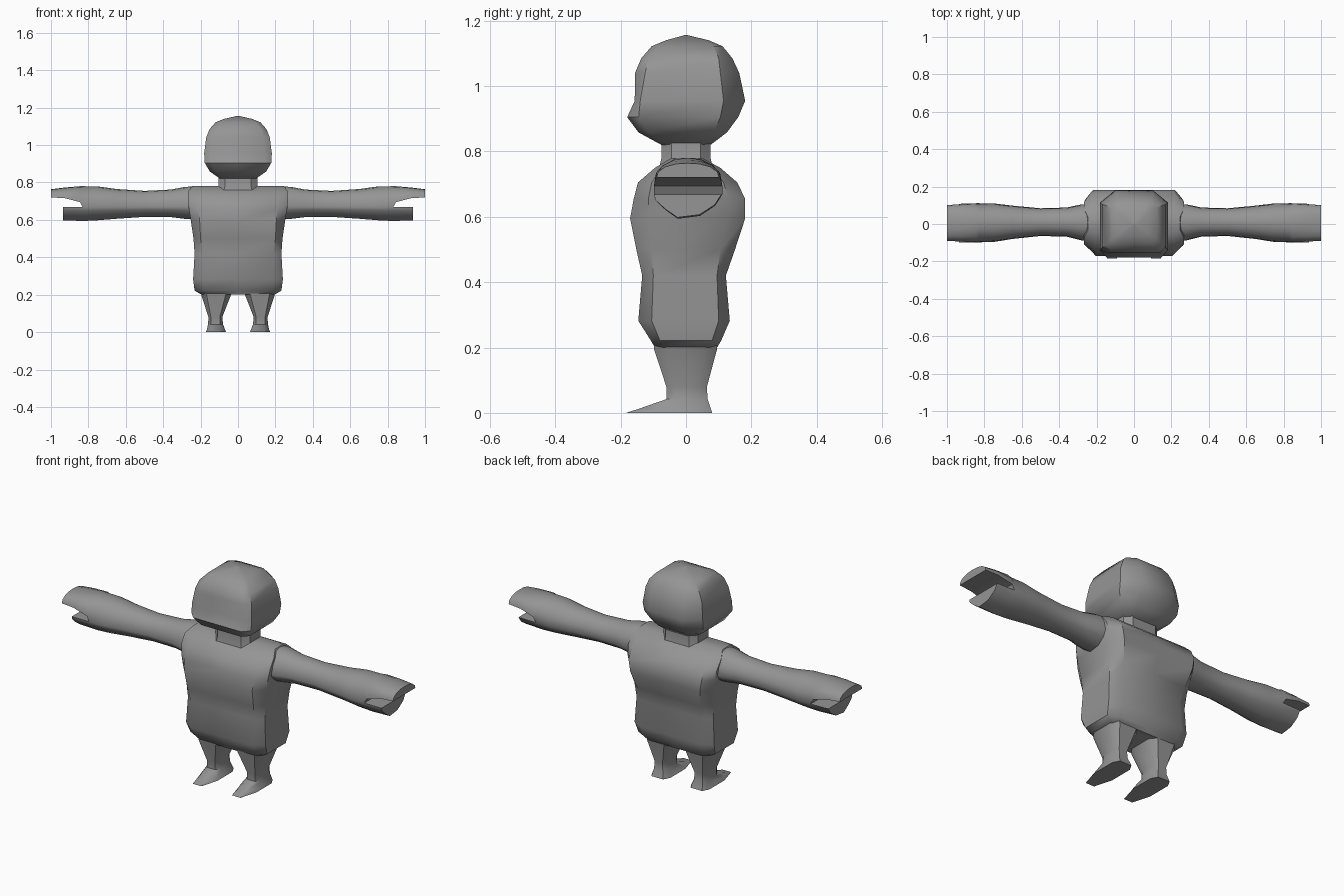
import bpy, bmesh, math

grey = bpy.data.materials.new("plain grey")
grey.diffuse_color = (0.30, 0.30, 0.30, 1)


def loft(bm, rings, cap_start=True, cap_end=True):
    """Skin a list of closed rings that share the same point count."""
    rows = [[bm.verts.new(p) for p in ring] for ring in rings]
    n = len(rows[0])
    for a, b in zip(rows, rows[1:]):
        for i in range(n):
            j = (i + 1) % n
            bm.faces.new((a[i], a[j], b[j], b[i]))
    if cap_start:
        bm.faces.new(rows[0][::-1])
    if cap_end:
        bm.faces.new(rows[-1])


def finish(name, bm, angle=40, mirror=False):
    bmesh.ops.remove_doubles(bm, verts=bm.verts, dist=0.0005)
    bmesh.ops.recalc_face_normals(bm, faces=bm.faces)
    me = bpy.data.meshes.new(name)
    bm.to_mesh(me)
    bm.free()
    me.materials.append(grey)
    ob = bpy.data.objects.new(name, me)
    bpy.context.collection.objects.link(ob)
    bpy.ops.object.select_all(action='DESELECT')
    ob.select_set(True)
    bpy.context.view_layer.objects.active = ob
    bpy.ops.object.shade_smooth_by_angle(angle=math.radians(angle))
    if mirror:
        ob.modifiers.new("mirror", 'MIRROR')
    return ob


def box_ring(z, hx, y0, y1, fx, bx, cf, cb, cx=0.0):
    """Chamfered box ring: half width hx, flat front fx, flat back bx,
    side panel running from y=cf to y=cb."""
    mf, mb = y0 * 1.0, y1 * 1.0
    pts = [(-fx, mf), (0, y0), (fx, mf), (hx, cf), (hx, cb),
           (bx, mb), (0, y1), (-bx, mb), (-hx, cb), (-hx, cf)]
    return [(cx + x, y, z) for x, y in pts]


# Head: chin to crown, closed by a low peak
bm = bmesh.new()
loft(bm, [box_ring(*r) for r in [
    (0.820, 0.095, -0.075, 0.075, 0.07, 0.06, -0.05, 0.05),
    (0.858, 0.150, -0.145, 0.125, 0.12, 0.08, -0.115, 0.085),
    (0.905, 0.178, -0.180, 0.160, 0.145, 0.09, -0.145, 0.105),
    (0.955, 0.181, -0.157, 0.181, 0.145, 0.10, -0.140, 0.115),
    (1.040, 0.170, -0.156, 0.163, 0.135, 0.10, -0.125, 0.105),
    (1.085, 0.152, -0.137, 0.142, 0.120, 0.09, -0.115, 0.100),
    (1.122, 0.120, -0.105, 0.112, 0.090, 0.075, -0.080, 0.085),
    (1.140, 0.075, -0.062, 0.070, 0.055, 0.050, -0.045, 0.05),
    (1.156, 0.004, -0.004, 0.004, 0.003, 0.003, -0.003, 0.003)]])
finish("head", bm, 38)

# Neck
bm = bmesh.new()
loft(bm, [box_ring(*r) for r in [
    (0.740, 0.115, -0.085, 0.085, 0.08, 0.08, -0.05, 0.05),
    (0.780, 0.103, -0.075, 0.075, 0.07, 0.07, -0.045, 0.045),
    (0.835, 0.103, -0.075, 0.075, 0.07, 0.07, -0.045, 0.045)]])
finish("neck", bm)

# Torso: hem, hips, waist, chest and shoulders
bm = bmesh.new()
loft(bm, [box_ring(*r) for r in [
    (0.200, 0.195, -0.095, 0.095, 0.16, 0.16, -0.065, 0.065),
    (0.222, 0.232, -0.108, 0.108, 0.18, 0.18, -0.080, 0.080),
    (0.282, 0.240, -0.146, 0.134, 0.19, 0.18, -0.105, 0.100),
    (0.420, 0.232, -0.134, 0.122, 0.19, 0.18, -0.100, 0.095),
    (0.500, 0.238, -0.152, 0.150, 0.20, 0.19, -0.105, 0.105),
    (0.595, 0.252, -0.171, 0.181, 0.205, 0.21, -0.115, 0.125),
    (0.655, 0.262, -0.160, 0.181, 0.21, 0.22, -0.115, 0.130),
    (0.705, 0.268, -0.147, 0.157, 0.21, 0.22, -0.105, 0.115),
    (0.750, 0.268, -0.095, 0.105, 0.21, 0.22, -0.075, 0.080),
    (0.780, 0.245, -0.045, 0.050, 0.20, 0.20, -0.030, 0.035)]])
finish("torso", bm, 42)

# Arm sections: flat middle line, arched top, V-shaped underside
UPPER = [(1, 0), (0.95, 0.4), (0.72, 0.75), (0.38, 0.95), (0, 1),
         (-0.38, 0.95), (-0.72, 0.75), (-0.95, 0.4), (-1, 0)]
LOWER = [(-1, 0), (-0.95, -0.25), (-0.65, -0.65), (-0.3, -1),
         (0.35, -0.88), (0.8, -0.45), (1, 0)]


def section(profile, x, y0, y1, mid, reach):
    c, h = (y0 + y1) / 2, (y1 - y0) / 2
    return [(x, c + h * u, mid + reach * abs(v) * (1 if v >= 0 else -1))
            for u, v in profile]


bm = bmesh.new()
sleeve = [  # x, y0, y1, top, bottom
    (0.20, -0.090, 0.105, 0.778, 0.600),
    (0.28, -0.088, 0.105, 0.777, 0.605),
    (0.36, -0.068, 0.088, 0.762, 0.615),
    (0.50, -0.064, 0.084, 0.755, 0.616),
    (0.65, -0.080, 0.098, 0.765, 0.606),
    (0.75, -0.096, 0.110, 0.779, 0.598),
    (0.83, -0.098, 0.111, 0.780, 0.594)]
MID = 0.668
loft(bm, [section(UPPER, x, a, b, MID, t - MID)
          + section(LOWER, x, a, b, MID, MID - d)[1:-1]
          for x, a, b, t, d in sleeve], True, False)
# Upper and lower halves of the open hand
loft(bm, [section(UPPER, x, a, b, m, t - m) for x, a, b, m, t in [
    (0.83, -0.098, 0.111, MID, 0.780),
    (0.845, -0.098, 0.111, 0.695, 0.780),
    (0.925, -0.094, 0.106, 0.716, 0.773),
    (1.00, -0.090, 0.101, 0.720, 0.764)]], False, True)
loft(bm, [section(LOWER, x, a, b, MID, MID - d) for x, a, b, d in [
    (0.83, -0.098, 0.111, 0.594),
    (0.935, -0.098, 0.108, 0.598)]], False, True)
finish("arms", bm, 42, mirror=True)

# Legs with pointed shoes
bm = bmesh.new()
loft(bm, [box_ring(*r, cx=c) for c, r in [
    (0.118, (0.000, 0.054, -0.184, 0.080, 0.026, 0.035, -0.085, 0.045)),
    (0.118, (0.012, 0.049, -0.146, 0.076, 0.025, 0.033, -0.080, 0.043)),
    (0.120, (0.042, 0.040, -0.060, 0.066, 0.024, 0.026, -0.035, 0.035)),
    (0.121, (0.080, 0.037, -0.060, 0.064, 0.024, 0.024, -0.035, 0.035)),
    (0.117, (0.195, 0.078, -0.098, 0.095, 0.050, 0.050, -0.060, 0.060)),
    (0.117, (0.235, 0.088, -0.100, 0.098, 0.060, 0.060, -0.065, 0.065))]])
finish("legs", bm, 42, mirror=True)
